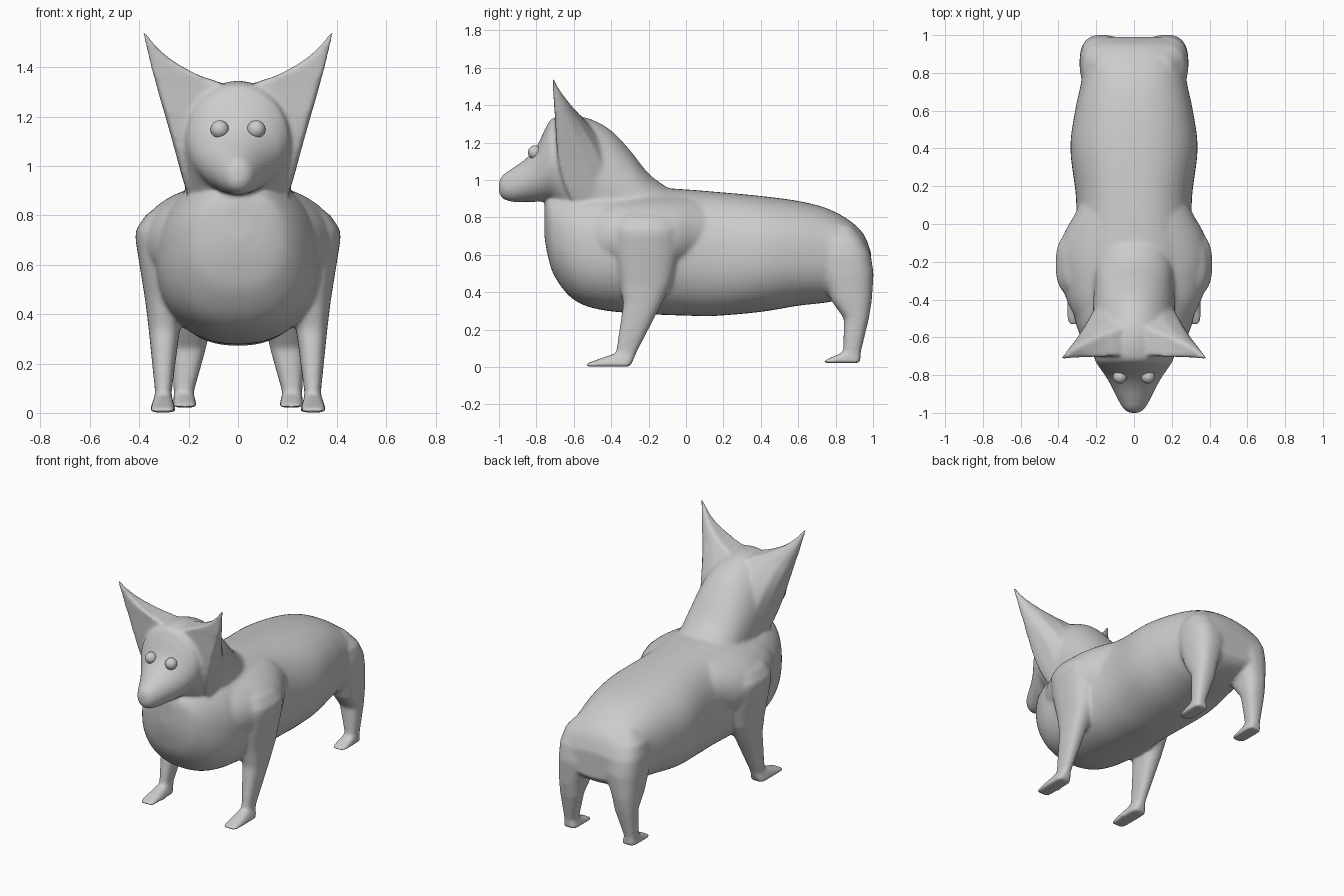
import bpy, bmesh, math
from mathutils import Vector

bm = bmesh.new()


def loft(rings):
    """Skin a closed solid through a list of point rings."""
    rows = [[bm.verts.new(p) for p in ring] for ring in rings]
    n = len(rows[0])
    for a, b in zip(rows, rows[1:]):
        for i in range(n):
            j = (i + 1) % n
            bm.faces.new((a[i], a[j], b[j], b[i]))
    bm.faces.new(rows[0][::-1])
    bm.faces.new(rows[-1])


def oval(u0, u1, v0, v1, p, n=48):
    """Superellipse filling the rectangle u0..u1, v0..v1."""
    out = []
    for i in range(n):
        t = 2 * math.pi * i / n
        c, s = math.cos(t), math.sin(t)
        out.append(((u0 + u1) / 2 + (u1 - u0) / 2 * math.copysign(abs(c) ** (2 / p), c),
                    (v0 + v1) / 2 + (v1 - v0) / 2 * math.copysign(abs(s) ** (2 / p), s)))
    return out


def refine(rows, k=5):
    """Catmull-Rom interpolation between section rows."""
    rows = [Vector(r) for r in rows]
    pts = [rows[0]] + rows + [rows[-1]]
    out = []
    for a, b, c, d in zip(pts, pts[1:], pts[2:], pts[3:]):
        for s in range(k):
            t = s / k
            out.append(b + (c - a) * (t / 2) + (a * 2 - b * 5 + c * 4 - d) * (t * t / 2)
                       + (b * 3 - a - c * 3 + d) * (t ** 3 / 2))
    return out + [rows[-1]]


def trunk(rows, p):
    """Rows of (y, z bottom, z top, half width)."""
    loft([[(x, y, z) for x, z in oval(-w, w, z0, z1, p)] for y, z0, z1, w in refine(rows)])


def limb(rows, side):
    """Rows of (z, x inner, x outer, y front, y back); squarer at the foot."""
    loft([[(side * x, y, z) for x, y in oval(x0, x1, y0, y1, 5 if z < .05 else 2.5)]
          for z, x0, x1, y0, y1 in rows])


# torso
trunk([(-.757, .70, .86, .05), (-.74, .60, .90, .14), (-.70, .48, .92, .21),
       (-.60, .36, .94, .28), (-.45, .305, .95, .325), (-.20, .283, .96, .335),
       (0, .275, .95, .31), (.15, .273, .938, .308), (.40, .295, .915, .337),
       (.60, .328, .888, .312), (.75, .345, .85, .28), (.87, .37, .787, .265),
       (.95, .40, .71, .25), (.99, .44, .61, .21)], 2.3)

# shoulder mass joining the front legs to the chest
trunk([(-.64, .50, .88, .22), (-.45, .47, .92, .335), (-.30, .45, .93, .388),
       (-.18, .45, .935, .402), (-.06, .46, .935, .375), (.04, .50, .93, .32),
       (.12, .55, .90, .28)], 2.1)

# muzzle, head and neck
trunk([(-1.0, .93, .99, .025), (-.98, .90, 1.027, .055), (-.93, .883, 1.062, .085),
       (-.86, .883, 1.112, .12), (-.80, .883, 1.178, .155), (-.75, .885, 1.28, .19),
       (-.71, .875, 1.332, .21), (-.60, .75, 1.345, .22), (-.50, .70, 1.322, .218),
       (-.40, .62, 1.265, .215), (-.30, .60, 1.16, .21), (-.20, .60, 1.035, .21),
       (-.10, .60, .96, .21)], 2.0)

front = [(.002, .25, .36, -.54, -.30), (.02, .255, .355, -.53, -.29),
         (.075, .27, .335, -.375, -.265), (.34, .235, .362, -.335, -.13),
         (.45, .20, .375, -.355, -.075), (.60, .15, .399, -.39, -.035),
         (.70, .12, .415, -.40, -.025), (.74, .12, .414, -.40, -.025),
         (.80, .10, .375, -.385, -.045), (.86, .10, .29, -.34, -.09)]
hind = [(.022, .165, .265, .728, .932), (.04, .17, .262, .75, .932),
        (.08, .18, .26, .84, .935), (.26, .13, .27, .845, .978),
        (.35, .11, .278, .78, .993), (.50, .05, .288, .715, 1.003),
        (.60, .04, .288, .70, .988), (.68, .03, .27, .71, .95), (.76, .02, .20, .74, .89)]
# ear rows: z, x inner, x outer, y front, y back
ear = [(.87, .02, .20, -.60, -.32), (.95, .02, .226, -.64, -.33), (1.06, .01, .256, -.675, -.36),
       (1.17, .01, .287, -.69, -.42), (1.28, .01, .32, -.697, -.50), (1.335, .07, .335, -.70, -.55),
       (1.37, .165, .345, -.703, -.585), (1.43, .27, .36, -.707, -.635),
       (1.49, .335, .376, -.712, -.677), (1.545, .374, .389, -.718, -.703)]

for side in (1, -1):
    limb(front, side)
    limb(hind, side)
    # ears: flat in front, rounded behind
    loft([[(side * (x0 + (x1 - x0) * u), y0 + (y1 - y0) * v, z)
           for u, v in ((0, 0), (.97, 0), (1, .2), (.95, .48), (.8, .74), (.5, .93), (0, 1))]
          for z, x0, x1, y0, y1 in refine(ear, 4)])

bmesh.ops.recalc_face_normals(bm, faces=bm.faces)
mesh = bpy.data.meshes.new("dog_body")
bm.to_mesh(mesh)
bm.free()
body = bpy.data.objects.new("dog_body", mesh)
bpy.context.collection.objects.link(body)

# fuse the parts into one soft skin
fuse = body.modifiers.new("fuse", 'REMESH')
fuse.mode = 'VOXEL'
fuse.voxel_size = .009
fuse.use_smooth_shade = True
soften = body.modifiers.new("soften", 'SMOOTH')
soften.factor = .5
soften.iterations = 18

# eyes
for side, name in ((1, "eye_left"), (-1, "eye_right")):
    bpy.ops.mesh.primitive_uv_sphere_add(segments=24, ring_count=16, radius=.037,
                                         location=(side * .074, -.808, 1.148))
    bpy.context.object.name = name
    bpy.ops.object.shade_smooth()
